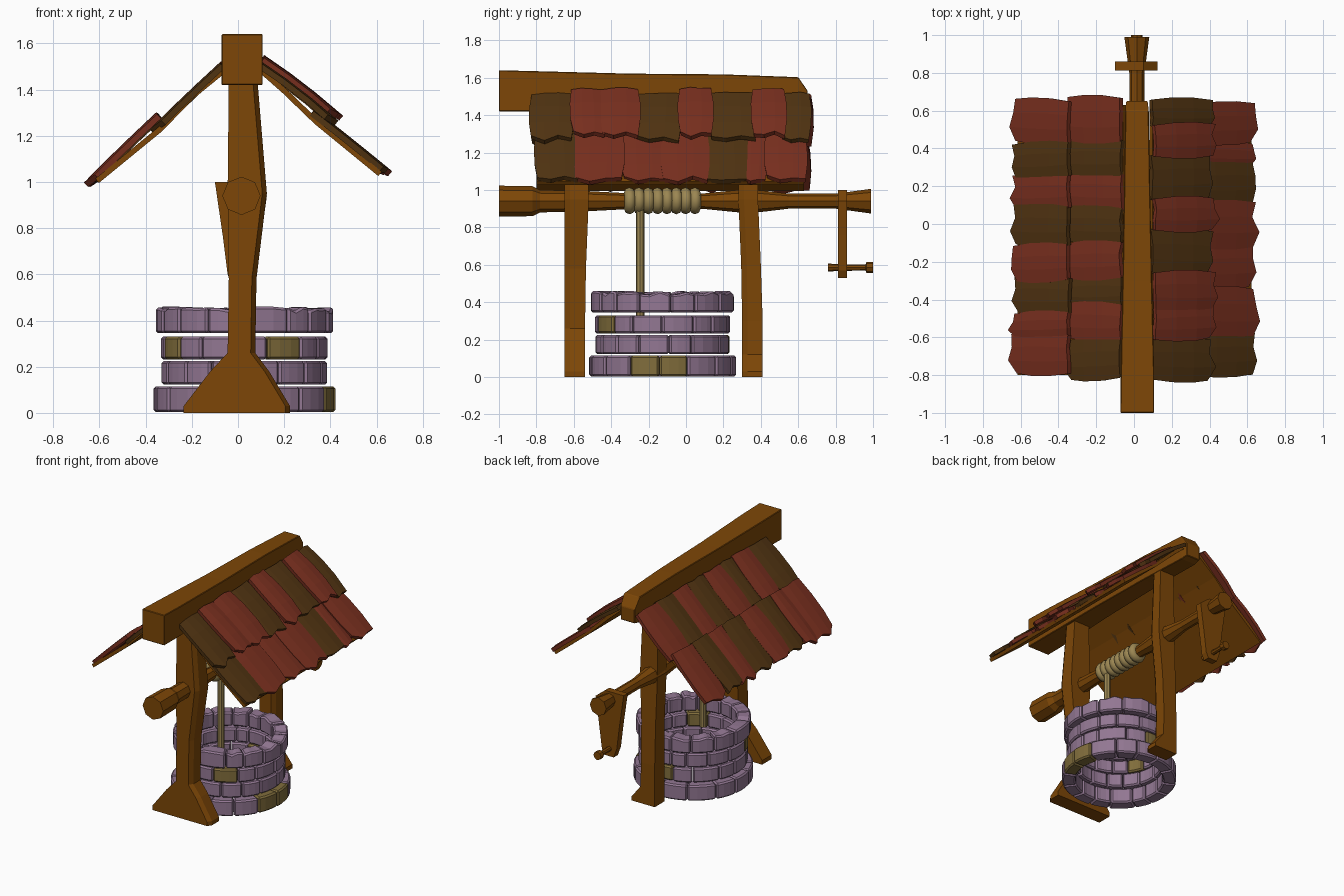
import bpy, bmesh, random
from math import sin, cos, pi
from mathutils import Vector

if "Cube" in bpy.data.objects:
    bpy.data.objects.remove(bpy.data.objects["Cube"])

random.seed(4)
R = random.uniform


def material(name, r, g, b):
    m = bpy.data.materials.new(name)
    m.diffuse_color = (r, g, b, 1)
    m.use_nodes = True
    m.node_tree.nodes["Principled BSDF"].inputs["Base Color"].default_value = m.diffuse_color
    return m


WOOD = material("wood", .205, .062, .002)
STONE = material("stone", .29, .185, .29)
OCHRE = material("ochre_stone", .22, .155, .045)
RED = material("red_tile", .20, .03, .014)
BROWN = material("brown_tile", .085, .035, .006)
ROPE = material("rope", .33, .24, .085)


def make(name, verts, faces, mat, bevel=0, thick=0):
    bm = bmesh.new()
    vs = [bm.verts.new(v) for v in verts]
    for f in faces:
        bm.faces.new([vs[i] for i in f])
    bmesh.ops.recalc_face_normals(bm, faces=bm.faces)
    me = bpy.data.meshes.new(name)
    bm.to_mesh(me)
    bm.free()
    me.materials.append(mat)
    ob = bpy.data.objects.new(name, me)
    bpy.context.collection.objects.link(ob)
    if thick:
        s = ob.modifiers.new("thickness", "SOLIDIFY")
        s.thickness, s.offset = thick, 0
    if bevel:
        b = ob.modifiers.new("bevel", "BEVEL")
        b.width, b.segments, b.limit_method = bevel, 1, "ANGLE"
    return ob


def loft(name, rings, mat, bevel=0):
    """Skin a list of equal-sized closed rings and cap both ends."""
    n = len(rings[0])
    verts = [p for ring in rings for p in ring]
    faces = [(k*n+i, k*n+(i+1) % n, (k+1)*n+(i+1) % n, (k+1)*n+i)
             for k in range(len(rings)-1) for i in range(n)]
    faces += [tuple(range(n)), tuple(range(len(verts)-n, len(verts)))]
    return make(name, verts, faces, mat, bevel)


def turned(name, cx, cz, stations, sides, mat):
    """Round bar along y from (y, radius) stations."""
    return loft(name, [[(cx+r*cos(2*pi*i/sides), y, cz+r*sin(2*pi*i/sides))
                        for i in range(sides)] for y, r in stations], mat)


# Well wall: four courses of bevelled arc stones
CX, CY = .028, -.125
courses = [(.003, .115, .30, .392, 0), (.122, .225, .285, .36, .25),
           (.232, .33, .285, .36, .05), (.345, .445, .285, .382, .3)]
for c, (z0, z1, ri, ro, phase) in enumerate(courses):
    n = 15
    cuts = [2*pi*(i+phase+R(-.2, .2))/n for i in range(n)]
    cuts.append(cuts[0]+2*pi)
    for i in range(n):
        a0, a1 = cuts[i]+.004, cuts[i+1]-.004
        out, rings = R(-.003, .003), []
        for k in range(4):
            a = a0+(a1-a0)*k/3
            top = z1+(R(-.006, .016) if c == 3 else 0)
            rings.append([(CX+r*cos(a), CY+r*sin(a), z) for r, z in
                          ((ri, z0), (ro+out, z0), (ro+out, top), (ri, top))])
        odd = (c, i) in ((0, 0), (0, 14), (2, 12), (2, 8), (1, 3))
        loft("wall_stone", rings, OCHRE if odd else STONE, .01)

# Posts: (z, x left, x right, y near, y far)
front = [(0, -.235, .225, -.65, -.54), (.03, -.235, .225, -.65, -.54),
         (.18, -.12, .135, -.65, -.54), (.26, -.045, .075, -.65, -.54),
         (.58, -.04, .08, -.65, -.535), (.95, -.045, .125, -.65, -.52),
         (1.43, -.04, .085, -.645, -.53)]
back = [(0, -.035, .15, .30, .41), (.03, -.035, .15, .30, .41),
        (.12, -.035, .08, .30, .41), (.3, -.035, .075, .30, .41),
        (.6, -.035, .08, .295, .40), (.95, -.04, .10, .28, .385),
        (1.43, -.035, .08, .28, .38)]
for name, secs in (("front_post", front), ("back_post", back)):
    loft(name, [[(a, c, z), (b-.02, c, z), (b, c+.03, z), (b, d, z), (a, d, z)]
                for z, a, b, c, d in secs], WOOD)

# Ridge beam: (y, x left, x right, z bottom, z top)
beam = [(-1, -.072, .107, 1.42, 1.64), (-.8, -.07, .107, 1.42, 1.635),
        (-.3, -.06, .095, 1.43, 1.622), (.2, -.052, .085, 1.43, 1.618),
        (.6, -.046, .078, 1.42, 1.603), (.65, -.042, .072, 1.43, 1.53)]
loft("ridge_beam", [[(a, y, b), (c, y, b), (c, y, d), (a, y, d)]
                    for y, a, c, b, d in beam], WOOD, .004)

# Roof boards under the tiles
boards = {"left_roof_board": [(-.05, 1.492), (-.2, 1.37), (-.335, 1.23), (-.61, 1.005)],
          "right_roof_board": [(.09, 1.492), (.2, 1.395), (.34, 1.26), (.615, 1.035)]}
for name, path in boards.items():
    make(name, [(x, y, z) for x, z in path for y in (-.80, .63)],
         [(2*i, 2*i+1, 2*i+3, 2*i+2) for i in range(3)], WOOD, thick=.024)


def tile(name, p0, p1, y0, y1, sag, lift, mat):
    """Bent shingle with a ragged lower edge, running from p0 down to p1 in xz."""
    p0, p1 = Vector(p0), Vector(p1)
    d = p1-p0
    n = Vector((-d.y, d.x)).normalized()
    if n.y < 0:
        n = -n
    shift = R(-.015, .015)
    verts = []
    for j in range(4):
        t = j/3
        for i in range(4):
            u = i/3
            tt = t
            if j == 3:
                tt -= (.08, -.02, .05, .02)[i]+R(-.04, .03)
            if j == 0:
                tt += R(0, .03)
            bulge = .014*(sin(pi*t)-.4)*(2*u-1)
            p = p0+d*tt+n*(sag*sin(pi*t)+.008*sin(pi*u)+lift)
            verts.append((p.x, y0+(y1-y0)*u+bulge+shift*t, p.y))
    faces = [(4*j+i, 4*j+i+1, 4*j+i+5, 4*j+i+4) for j in range(3) for i in range(3)]
    make(name, verts, faces, mat, thick=.026)


# Four rows of tiles: ends of the slope, bend, lift range, joints along y, colours
rows = [
    ("left_upper_tile", (-.055, 1.505), (-.35, 1.225), .002, (-.003, .006),
     (-.81, -.61, -.43, -.28, -.10, .08, .26, .44, .665), "BRBRBRBR"),
    ("left_lower_tile", (-.335, 1.285), (-.635, .995), .002, (-.003, .006),
     (-.79, -.59, -.47, -.29, -.11, .09, .26, .43, .645), "RRBRBRBR"),
    ("right_lower_tile", (.315, 1.295), (.635, 1.04), .002, (-.008, .006),
     (-.80, -.59, -.34, -.12, .11, .32, .43, .63), "BRRRBRR"),
    ("right_upper_tile", (.095, 1.525), (.42, 1.275), .008, (.006, .012),
     (-.82, -.61, -.45, -.26, -.03, .13, .36, .52, .655), "BRRBRBRB")]
for name, p0, p1, sag, lifts, joints, colours in rows:
    for k, col in enumerate(colours):
        lift = R(*lifts)
        # every other upper right tile lies a layer deeper
        if name == "right_upper_tile" and k in (0, 3, 5, 7):
            lift -= .03
        tile(name, p0, p1, joints[k]-.008, joints[k+1]+.008, sag, lift,
             RED if col == "R" else BROWN)

# Windlass axle
turned("axle", .015, .94, [(-1, .083), (-.82, .08), (-.78, .06), (-.55, .055), (-.3, .042),
                           (.1, .042), (.3, .062), (.4, .058), (.55, .04), (.8, .04), (.99, .066)],
       8, WOOD)

# Crank plate and handle
outline = [(-.1, 1.0), (.05, 1.0), (.125, .94), (.1, .76), (.075, .57),
           (.055, .53), (-.02, .53), (-.045, .6), (-.065, .76)]
loft("crank_arm", [[(x, y, z) for x, z in outline] for y in (.812, .86)], WOOD)
turned("crank_handle", .015, .585, [(.76, .022), (.81, .018), (.96, .016), (.965, .03), (1, .03)], 8, WOOD)

# Rope wound on the axle and hanging into the well
for i in range(8):
    bpy.ops.mesh.primitive_torus_add(major_segments=16, minor_segments=8, major_radius=.042,
                                     minor_radius=.03, location=(.015, -.302+i*.05, .942),
                                     rotation=(pi/2, 0, .08))
    ob = bpy.context.object
    ob.name = "rope_coil"
    ob.data.materials.append(ROPE)
    bpy.ops.object.shade_smooth()
bpy.ops.mesh.primitive_cylinder_add(vertices=8, radius=.023, depth=.6, location=(.035, -.245, .62))
ob = bpy.context.object
ob.name = "hanging_rope"
ob.data.materials.append(ROPE)
bpy.ops.object.shade_smooth_by_angle()
